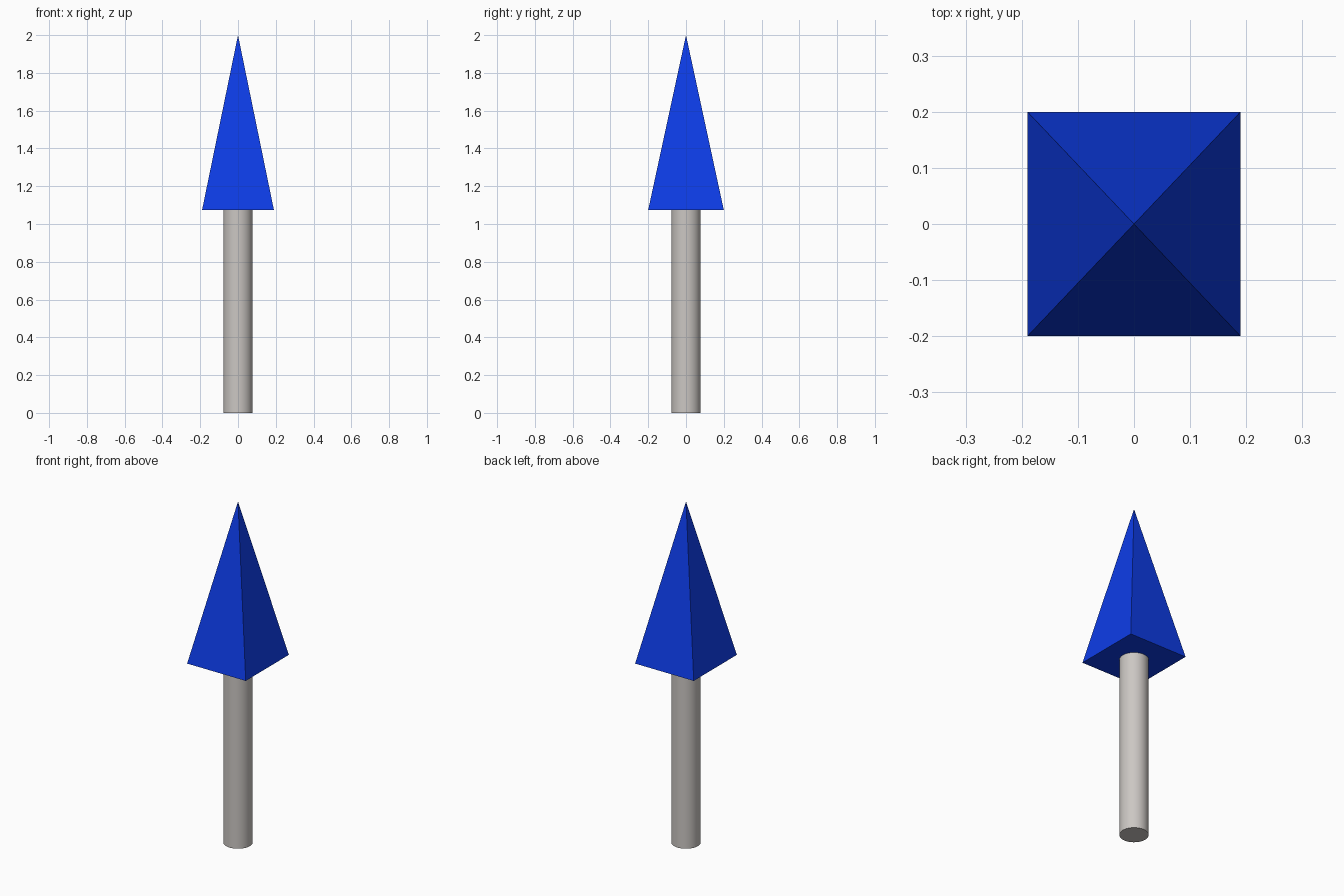
import bpy, bmesh, math
from mathutils import Matrix

if "Cube" in bpy.data.objects:
    bpy.data.objects.remove(bpy.data.objects["Cube"])

SPLIT = 1.075   # height where shaft meets head


def material(name, rgb):
    m = bpy.data.materials.new(name)
    m.diffuse_color = (*rgb, 1)
    m.use_nodes = True
    m.node_tree.nodes["Principled BSDF"].inputs["Base Color"].default_value = m.diffuse_color
    return m


def cone_part(name, sides, r1, r2, z0, z1, mat, spin=0.0, scale=(1, 1)):
    bm = bmesh.new()
    bmesh.ops.create_cone(bm, cap_ends=True, segments=sides, radius1=r1, radius2=r2, depth=z1 - z0)
    bm.transform(Matrix.Translation((0, 0, (z0 + z1) / 2))
                 @ Matrix.Diagonal((*scale, 1, 1))
                 @ Matrix.Rotation(spin, 4, 'Z'))
    bmesh.ops.remove_doubles(bm, verts=bm.verts, dist=1e-5)
    me = bpy.data.meshes.new(name)
    bm.to_mesh(me)
    bm.free()
    me.materials.append(mat)
    ob = bpy.data.objects.new(name, me)
    bpy.context.collection.objects.link(ob)
    return ob


blue = material("blue", (0.004, 0.045, 0.80))
grey = material("warm grey", (0.60, 0.57, 0.545))

# Round shaft, smooth with sharp rims
shaft = cone_part("shaft", 48, 0.078, 0.078, 0, SPLIT, grey)
bpy.context.view_layer.objects.active = shaft
shaft.select_set(True)
bpy.ops.object.shade_smooth_by_angle(angle=math.radians(40))

# Four-sided pyramid head, slightly deeper than wide
cone_part("head", 4, math.sqrt(2), 0, SPLIT, 2.0, blue, math.pi / 4, (0.19, 0.20))
